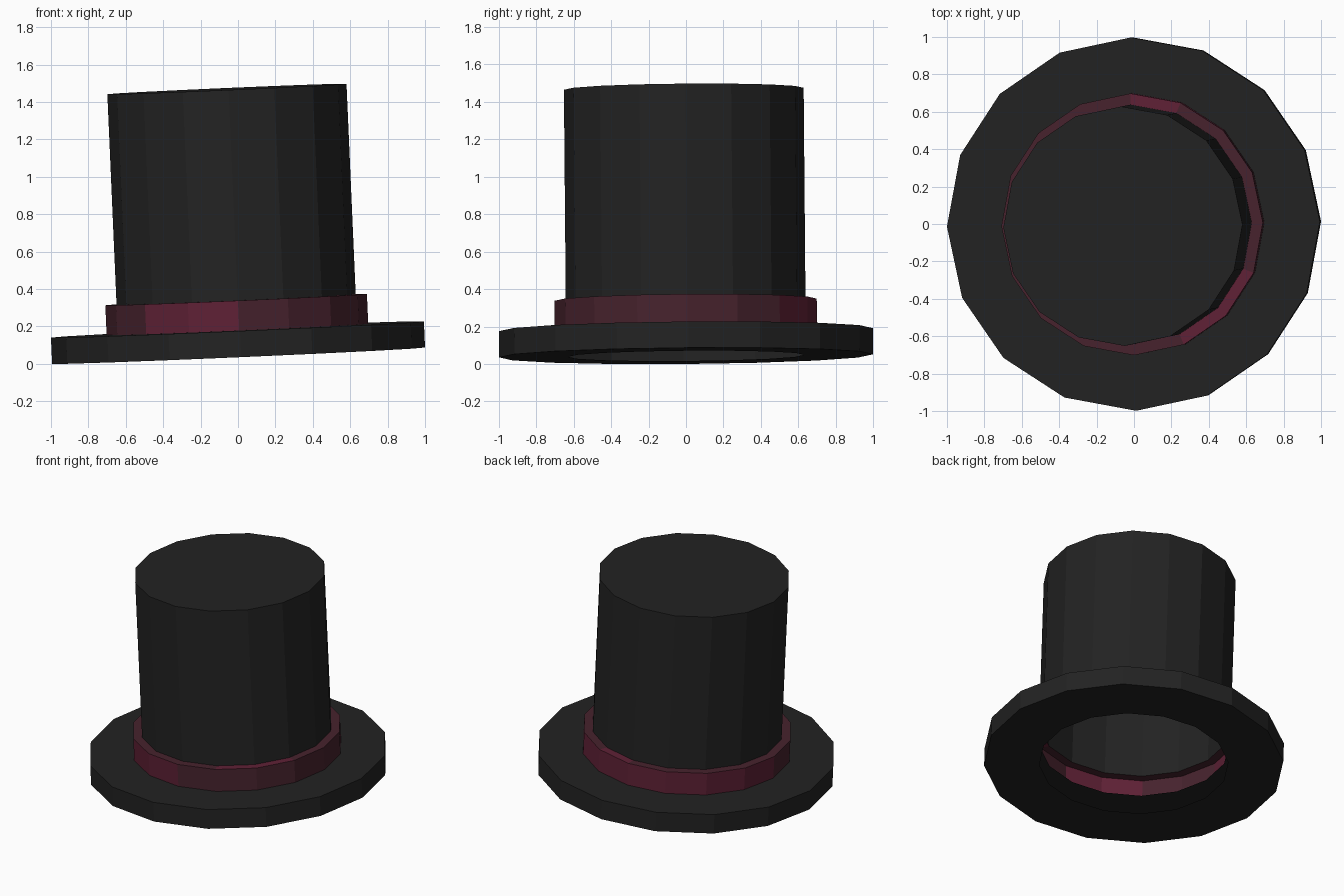
import bpy, bmesh, math
from mathutils import Matrix, Vector

if "Cube" in bpy.data.objects:
    bpy.data.objects.remove(bpy.data.objects["Cube"])

SIDES = 16


def material(name, rgb):
    m = bpy.data.materials.new(name)
    m.diffuse_color = (*rgb, 1)
    m.use_nodes = True
    m.node_tree.nodes["Principled BSDF"].inputs["Base Color"].default_value = m.diffuse_color
    return m


black = material("black_felt", (0.0165, 0.0165, 0.0165))
crimson = material("crimson_ribbon", (0.115, 0.015, 0.036))
dull_red = material("faded_ribbon", (0.062, 0.016, 0.026))

# Slight tilt of the whole hat
tilt = (Matrix.Rotation(math.radians(0.5), 4, 'X')
        @ Matrix.Rotation(math.radians(-2.5), 4, 'Y')
        @ Matrix.Rotation(math.radians(0.8), 4, 'Z'))


def lathe(name, profile, mats, cap=False, rule=None):
    """Spin a (radius, height) profile listed from bottom outward and upward."""
    bm = bmesh.new()
    rings = [[bm.verts.new((r * math.cos(2 * math.pi * i / SIDES),
                            r * math.sin(2 * math.pi * i / SIDES), z))
              for i in range(SIDES)] for r, z in profile]
    for k, (a, b) in enumerate(zip(rings, rings[1:])):
        for i in range(SIDES):
            j = (i + 1) % SIDES
            f = bm.faces.new((a[i], a[j], b[j], b[i]))
            if rule:
                f.material_index = rule(k, i)
    if cap:
        bm.faces.new(rings[-1])
    bm.transform(tilt)
    me = bpy.data.meshes.new(name)
    bm.to_mesh(me)
    bm.free()
    for m in mats:
        me.materials.append(m)
    ob = bpy.data.objects.new(name, me)
    bpy.context.collection.objects.link(ob)
    return ob


def ribbon_rule(k, i):
    # Face i spans i*22.5 to (i+1)*22.5 degrees; 0 = crimson, 1 = faded
    if k == 0:
        return 0 if 2 <= i < 8 or 10 <= i < 12 else 1
    return 0 if i in (3, 13, 14) else 1


parts = [
    # Brim, open inside
    lathe("brim", [(0.63, 0), (0.998, 0), (0.998, 0.14), (0.63, 0.14)], [black]),
    # Ribbon wall and its top ledge
    lathe("ribbon_band", [(0.70, 0.14), (0.70, 0.30), (0.64, 0.30)],
          [crimson, dull_red], rule=ribbon_rule),
    # Hollow crown with flat top
    lathe("crown", [(0.64, 0.30), (0.64, 1.427)], [black], cap=True),
]

# Centre on the origin and stand on the ground
pts = [v.co for o in parts for v in o.data.vertices]
lo = [min(p[a] for p in pts) for a in range(3)]
hi = [max(p[a] for p in pts) for a in range(3)]
shift = Vector((-(lo[0] + hi[0]) / 2, -(lo[1] + hi[1]) / 2, -lo[2]))
for o in parts:
    o.data.transform(Matrix.Translation(shift))
